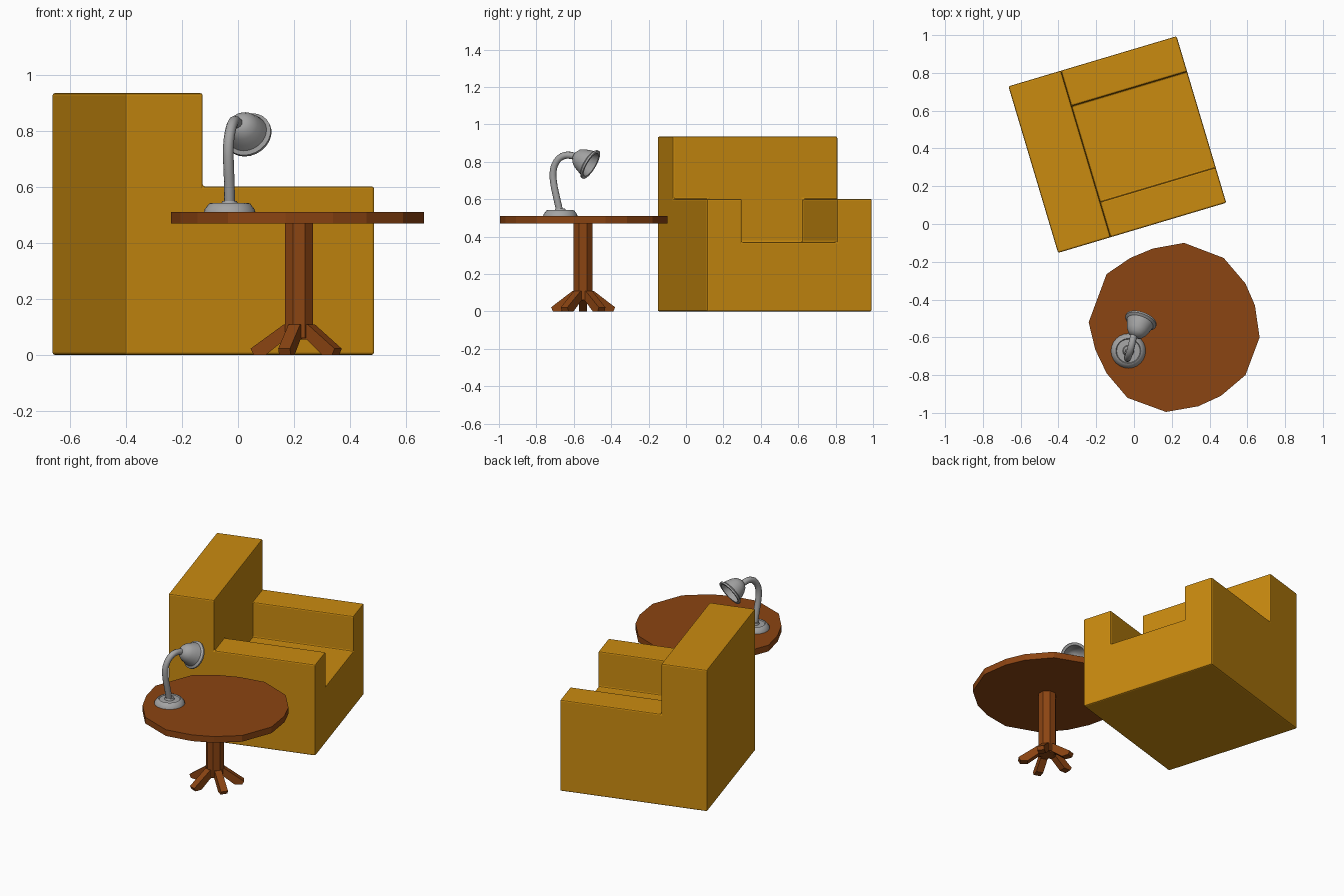
import bpy, bmesh, math
from mathutils import Vector, Matrix

if "Cube" in bpy.data.objects:
    bpy.data.objects.remove(bpy.data.objects["Cube"])


def material(name, rgb):
    m = bpy.data.materials.new(name)
    m.diffuse_color = (*rgb, 1)
    m.use_nodes = True
    m.node_tree.nodes["Principled BSDF"].inputs["Base Color"].default_value = m.diffuse_color
    return m


MUSTARD = material("mustard upholstery", (0.59, 0.257, 0.005))
WOOD = material("brown wood", (0.26, 0.058, 0.006))
METAL = material("grey metal", (0.37, 0.37, 0.37))


def finish(name, bm, mat, smooth=None):
    bmesh.ops.recalc_face_normals(bm, faces=bm.faces[:])
    me = bpy.data.meshes.new(name)
    bm.to_mesh(me)
    bm.free()
    me.materials.append(mat)
    ob = bpy.data.objects.new(name, me)
    bpy.context.scene.collection.objects.link(ob)
    if smooth:
        bpy.ops.object.select_all(action='DESELECT')
        bpy.context.view_layer.objects.active = ob
        ob.select_set(True)
        bpy.ops.object.shade_smooth_by_angle(angle=math.radians(smooth))
    return ob


def extrude(bm, pts, vec):
    """Solid from a planar outline pushed along vec."""
    f = bm.faces.new([bm.verts.new(p) for p in pts])
    r = bmesh.ops.extrude_face_region(bm, geom=[f], use_keep_orig=True)
    bmesh.ops.translate(bm, vec=vec, verts=[v for v in r["geom"] if isinstance(v, bmesh.types.BMVert)])


def lathe(name, profile, mat, matrix, sides=24, smooth=35):
    """Revolve (radius, height) points about local z."""
    bm = bmesh.new()
    vs = [bm.verts.new((r, 0, z)) for r, z in profile]
    es = [bm.edges.new(p) for p in zip(vs, vs[1:])]
    bmesh.ops.spin(bm, geom=vs + es, cent=(0, 0, 0), axis=(0, 0, 1),
                   angle=math.tau, steps=sides, use_merge=True)
    bmesh.ops.remove_doubles(bm, verts=bm.verts[:], dist=1e-4)
    bm.transform(matrix)
    return finish(name, bm, mat, smooth)


# Armchair: filled cells of a coarse grid give one solid with back, arms and seat
U = [0, 0.29, 0.929]
V = [0, 0.195, 0.725, 0.92]
Z = [0, 0.37, 0.602, 0.935]
levels = [[3, 3, 3], [2, 1, 2]]


def filled(c):
    i, j, k = c
    return 0 <= i < 2 and 0 <= j < 3 and 0 <= k < levels[i][j]


bm = bmesh.new()
for i in range(2):
    for j in range(3):
        for k in range(levels[i][j]):
            cell = (i, j, k)
            for a in range(3):
                for s in (0, 1):
                    n = list(cell)
                    n[a] += 2 * s - 1
                    if filled(n):
                        continue
                    b, c = (a + 1) % 3, (a + 2) % 3
                    quad = []
                    for db, dc in ((0, 0), (1, 0), (1, 1), (0, 1)):
                        p = list(cell)
                        p[a] += s
                        p[b] += db
                        p[c] += dc
                        quad.append(bm.verts.new((U[p[0]], V[p[1]], Z[p[2]])))
                    bm.faces.new(quad)
bmesh.ops.remove_doubles(bm, verts=bm.verts[:], dist=1e-4)
bmesh.ops.recalc_face_normals(bm, faces=bm.faces[:])
bmesh.ops.dissolve_limit(bm, angle_limit=0.02, verts=bm.verts[:], edges=bm.edges[:])
bm.transform(Matrix.Translation((-0.402, -0.153, 0)) @ Matrix.Rotation(math.radians(16.6), 4, 'Z'))
chair = finish("armchair", bm, MUSTARD)
bev = chair.modifiers.new("soft edges", 'BEVEL')
bev.width = 0.008
bev.segments = 2
bev.limit_method = 'ANGLE'

# Table top: irregular sixteen-sided disc
TABLE = Vector((0.218, -0.55, 0))
rim = [(-.24, -.52), (-.145, -.265), (-.02, -.18), (.10, -.13), (.265, -.10), (.475, -.18),
       (.59, -.315), (.64, -.43), (.665, -.60), (.59, -.80), (.46, -.91), (.34, -.965),
       (.17, -.995), (-.035, -.92), (-.145, -.79), (-.205, -.665)]
bm = bmesh.new()
extrude(bm, [(x, y, 0.47) for x, y in rim], (0, 0, 0.041))
finish("table_top", bm, WOOD)

# Table column
bm = bmesh.new()
oct_pts = [(0.055 * math.cos(a), 0.055 * math.sin(a), 0.06)
           for a in (math.tau * (n + 0.5) / 8 for n in range(8))]
extrude(bm, oct_pts, (0, 0, 0.415))
bm.transform(Matrix.Translation(TABLE))
finish("table_column", bm, WOOD)

# Five splayed feet
bm = bmesh.new()
leg = [(0, .055), (.05, .055), (.118, 0), (.162, 0), (.173, .022), (.055, .108), (0, .108)]
for n in range(5):
    part = bmesh.new()
    extrude(part, [(r, -0.022, z) for r, z in leg], (0, 0.044, 0))
    part.transform(Matrix.Translation(TABLE) @ Matrix.Rotation(math.radians(36 + 72 * n), 4, 'Z'))
    tmp = bpy.data.meshes.new("tmp")
    part.to_mesh(tmp)
    part.free()
    bm.from_mesh(tmp)
    bpy.data.meshes.remove(tmp)
finish("table_feet", bm, WOOD)

# Lamp base
lathe("lamp_base", [(0, .51), (.092, .51), (.09, .519), (.074, .54), (.066, .543), (.062, .537),
                    (.03, .539), (.026, .55), (0, .552)], METAL,
      Matrix.Translation((-0.03, -0.672, 0)))

# Lamp neck: bent tube
path = [(-.03, -.675, .535), (-.031, -.692, .61), (-.034, -.708, .69), (-.034, -.71, .75),
        (-.028, -.695, .797), (-.018, -.662, .829), (-.008, -.62, .835), (.002, -.575, .82)]
cu = bpy.data.curves.new("neck_curve", 'CURVE')
cu.dimensions = '3D'
cu.bevel_depth = 0.019
cu.bevel_resolution = 3
cu.resolution_u = 3
cu.use_fill_caps = True
sp = cu.splines.new('BEZIER')
sp.bezier_points.add(len(path) - 1)
for bp, p in zip(sp.bezier_points, path):
    bp.co = p
    bp.handle_left_type = bp.handle_right_type = 'AUTO'
cu.materials.append(METAL)
neck = bpy.data.objects.new("lamp_neck", cu)
bpy.context.scene.collection.objects.link(neck)

# Lamp shade: hollow bell facing along its axis
axis = Vector((0.3, 0.82, -0.49)).normalized()
place = Matrix.Translation((0.037, -0.51, 0.785)) @ axis.to_track_quat('Z', 'Y').to_matrix().to_4x4()
lathe("lamp_shade", [(0, -.105), (.022, -.103), (.042, -.09), (.056, -.068), (.066, -.04),
                     (.073, -.016), (.086, -.007), (.086, .003), (.07, .003), (.06, -.03),
                     (.045, -.065), (.025, -.085), (0, -.09)], METAL, place)
